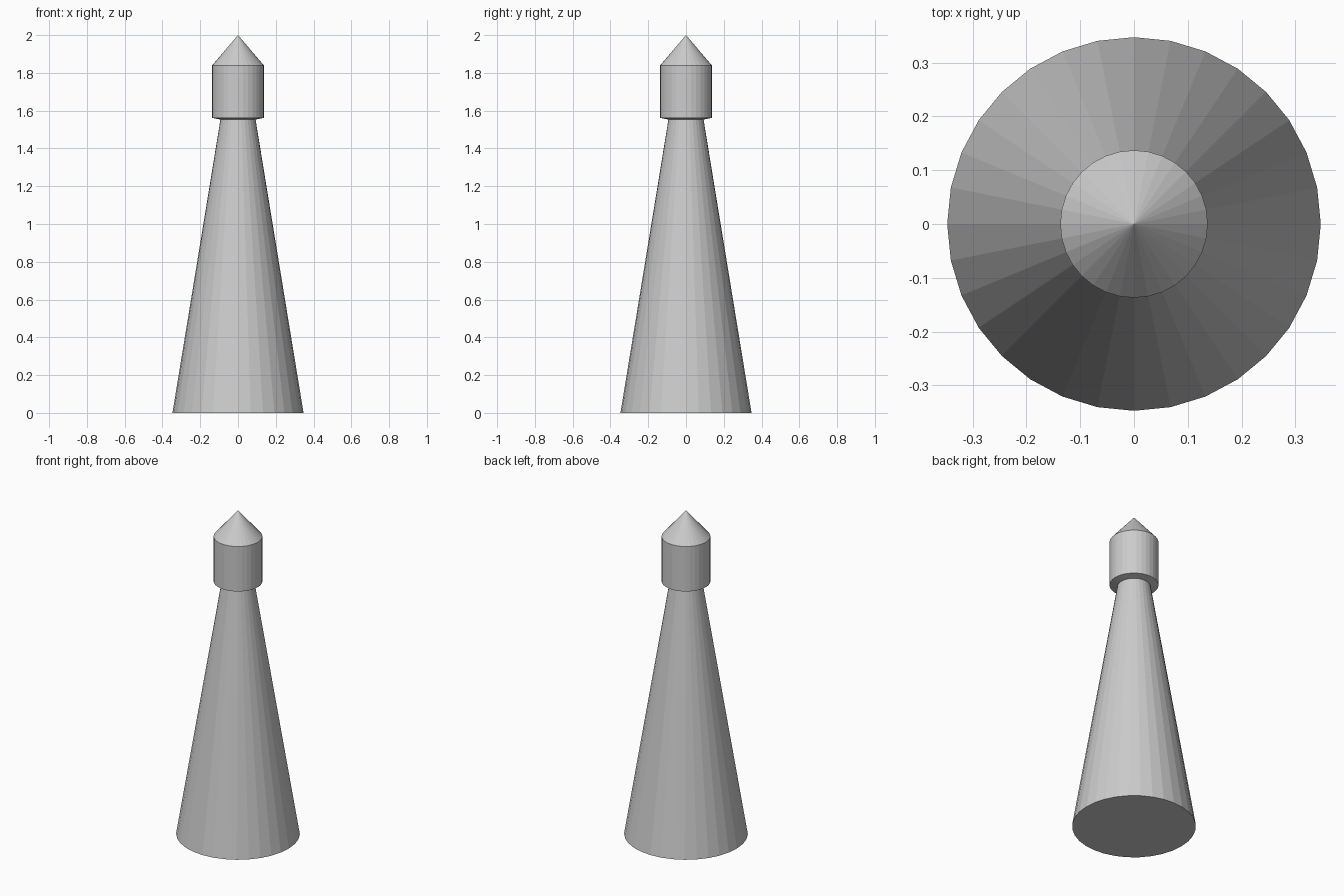
import bpy, bmesh, math

if "Cube" in bpy.data.objects:
    bpy.data.objects.remove(bpy.data.objects["Cube"])

SIDES = 32


def lathe(name, profile):
    """Flat-shaded revolve of (radius, z) points, listed bottom to top; radius 0 makes a tip or centre."""
    bm = bmesh.new()
    rings = []
    for r, z in profile:
        if r == 0:
            rings.append([bm.verts.new((0, 0, z))] * SIDES)
        else:
            rings.append([bm.verts.new((r * math.cos(a), r * math.sin(a), z))
                          for a in (2 * math.pi * i / SIDES for i in range(SIDES))])
    for low, high in zip(rings, rings[1:]):
        for i in range(SIDES):
            j = (i + 1) % SIDES
            corners = dict.fromkeys((low[i], low[j], high[j], high[i]))
            bm.faces.new(list(corners))
    mesh = bpy.data.meshes.new(name)
    bm.to_mesh(mesh)
    bm.free()
    obj = bpy.data.objects.new(name, mesh)
    bpy.context.collection.objects.link(obj)
    return obj


# Tapered shaft with closed base
lathe("tower_shaft", [(0, 0), (0.347, 0), (0.093, 1.553)])

# Wider drum with a slightly sloped underside
lathe("top_drum", [(0.093, 1.553), (0.137, 1.562), (0.137, 1.84)])

# Pointed roof
lathe("roof_cone", [(0.137, 1.84), (0, 2.0)])
